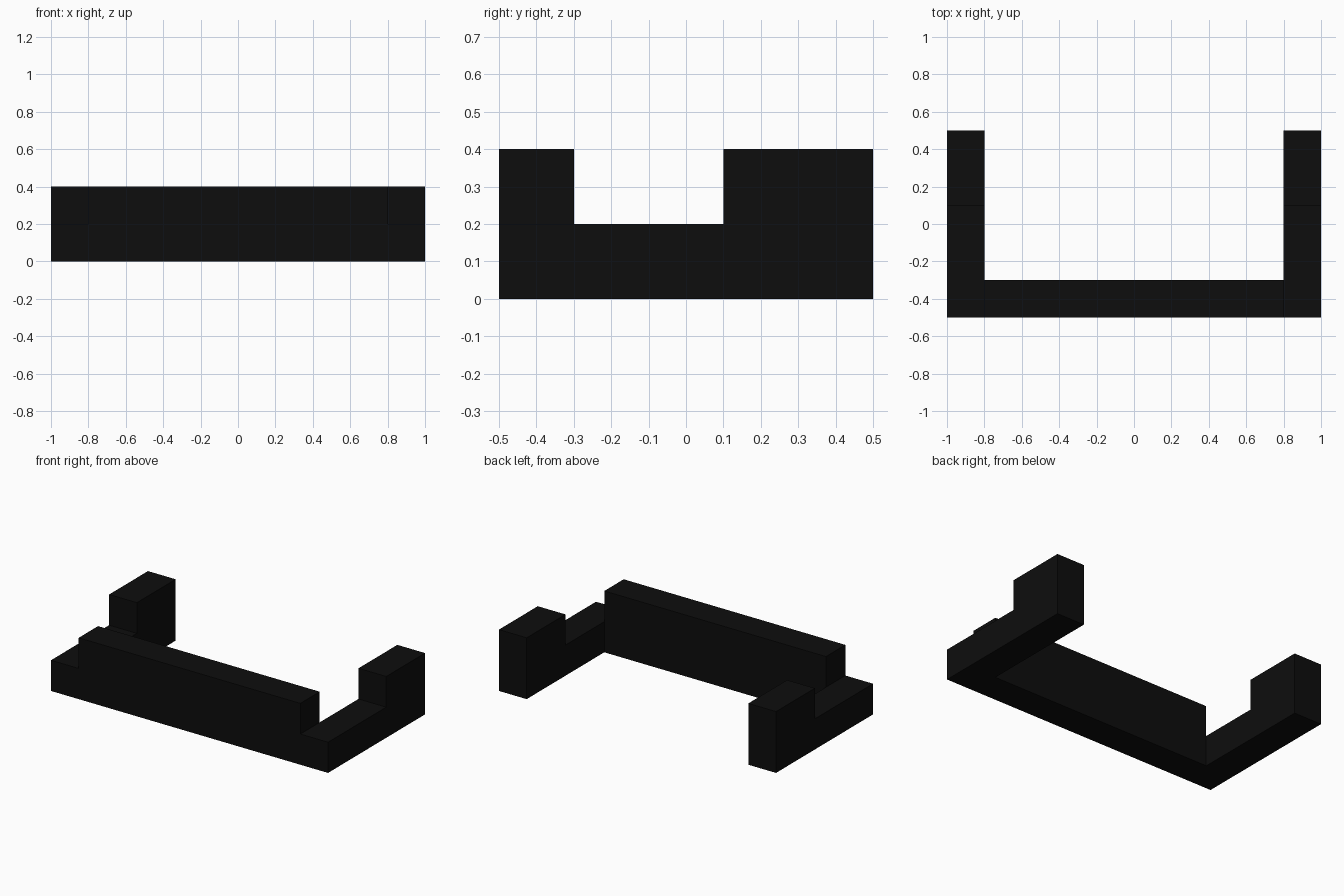
import bpy
import bmesh

if "Cube" in bpy.data.objects:
    bpy.data.objects.remove(bpy.data.objects["Cube"])

black = bpy.data.materials.new("matte black")
black.diffuse_color = (0.004, 0.004, 0.004, 1.0)
black.use_nodes = True
black.node_tree.nodes["Principled BSDF"].inputs["Base Color"].default_value = black.diffuse_color


def extrude_side_profile(name, profile, x0, x1):
    """Extrude a closed (y, z) profile along x from x0 to x1."""
    bm = bmesh.new()
    face = bm.faces.new([bm.verts.new((x0, y, z)) for y, z in profile])
    ext = bmesh.ops.extrude_face_region(bm, geom=[face])
    moved = [v for v in ext["geom"] if isinstance(v, bmesh.types.BMVert)]
    bmesh.ops.translate(bm, verts=moved, vec=(x1 - x0, 0, 0))
    bmesh.ops.recalc_face_normals(bm, faces=bm.faces)
    mesh = bpy.data.meshes.new(name)
    bm.to_mesh(mesh)
    bm.free()
    mesh.materials.append(black)
    obj = bpy.data.objects.new(name, mesh)
    bpy.context.collection.objects.link(obj)
    return obj


# Tall front crossbar between the two arms
bar = [(-0.5, 0), (-0.3, 0), (-0.3, 0.4), (-0.5, 0.4)]
extrude_side_profile("front_crossbar", bar, -0.8, 0.8)

# Low side arms, each stepping up to a tall block at the rear
arm = [(-0.5, 0), (0.5, 0), (0.5, 0.4), (0.1, 0.4), (0.1, 0.2), (-0.5, 0.2)]
extrude_side_profile("left_arm", arm, -1.0, -0.8)
extrude_side_profile("right_arm", arm, 0.8, 1.0)
